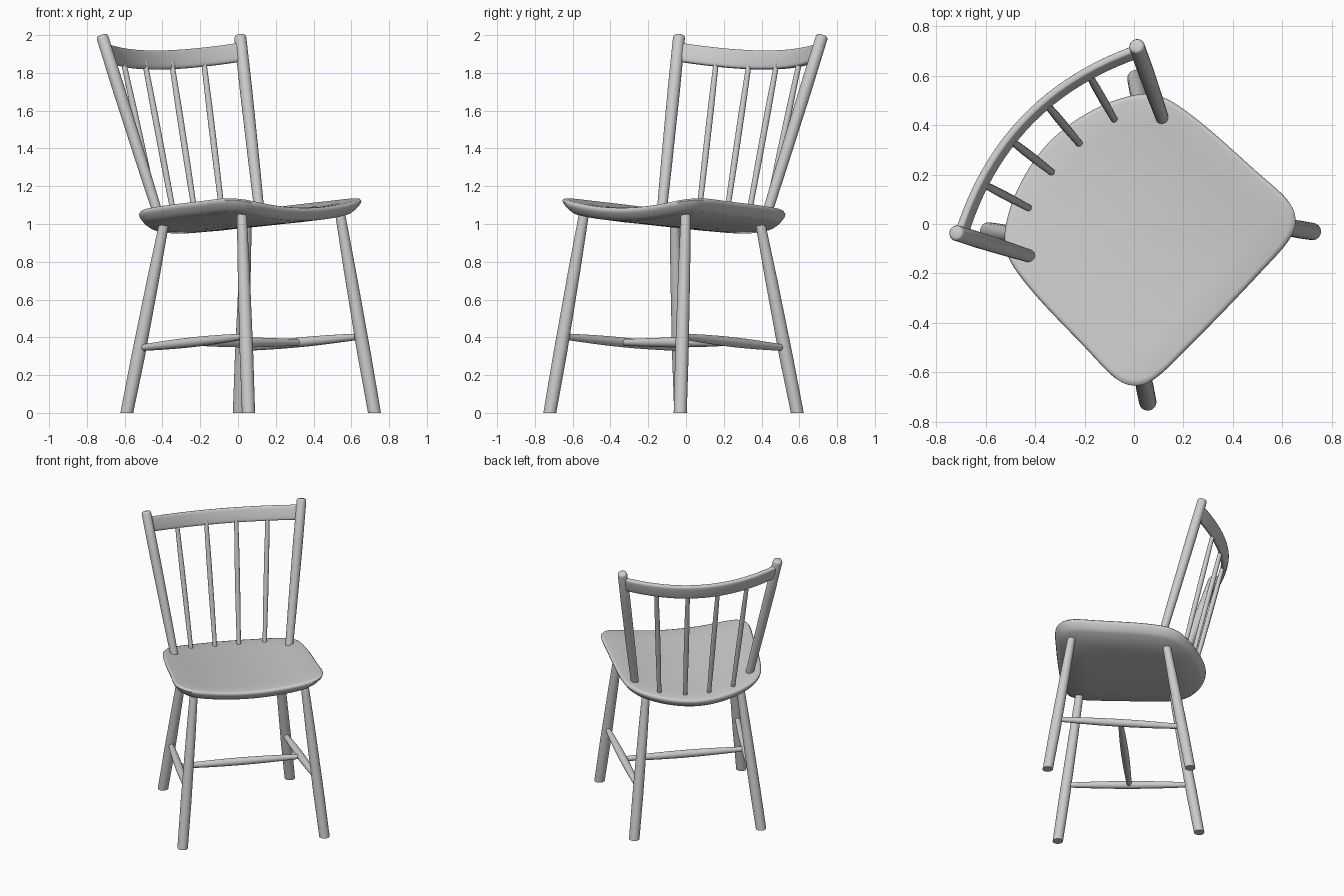
import bpy, bmesh, math
from mathutils import Vector, Matrix

cube = bpy.data.objects.get("Cube")
if cube:
    bpy.data.objects.remove(cube, do_unlink=True)

# The chair is laid out square to the axes, then turned about z
TURN = Matrix.Rotation(math.radians(46), 4, 'Z')

grey = bpy.data.materials.new("plain_grey")
grey.use_nodes = True
colour = (0.6, 0.6, 0.6, 1)
grey.diffuse_color = colour
grey.node_tree.nodes["Principled BSDF"].inputs["Base Color"].default_value = colour


def loft(name, rings, crease=50):
    """Skin a list of closed rings and cap both ends."""
    bm = bmesh.new()
    loops = [[bm.verts.new(p) for p in ring] for ring in rings]
    n = len(loops[0])
    for a, b in zip(loops, loops[1:]):
        for i in range(n):
            j = (i + 1) % n
            bm.faces.new((a[i], a[j], b[j], b[i]))
    bm.faces.new(loops[0][::-1])
    bm.faces.new(loops[-1])
    bmesh.ops.recalc_face_normals(bm, faces=bm.faces)
    bm.transform(TURN)
    mesh = bpy.data.meshes.new(name)
    bm.to_mesh(mesh)
    bm.free()
    for poly in mesh.polygons:
        poly.use_smooth = True
    mesh.set_sharp_from_angle(angle=math.radians(crease))
    mesh.materials.append(grey)
    obj = bpy.data.objects.new(name, mesh)
    bpy.context.collection.objects.link(obj)
    return obj


def rod(name, start, end, profile, sides=20):
    """Turned rod; profile holds (fraction along, radius) pairs."""
    a, b = Vector(start), Vector(end)
    axis = (b - a).normalized()
    side = axis.cross(Vector((0, 1, 0))).normalized()
    up = axis.cross(side)
    rings = []
    for t, r in profile:
        c = a.lerp(b, t)
        ring = []
        for i in range(sides):
            w = math.tau * i / sides
            p = c + r * (math.cos(w) * side + math.sin(w) * up)
            p.z = max(p.z, 0)
            ring.append(p)
        rings.append(ring)
    return loft(name, rings)


def bulge(end_r, mid_r, steps=12):
    return [(i / steps, end_r + (mid_r - end_r) * math.sin(math.pi * i / steps))
            for i in range(steps + 1)]


def spline(points, steps=6):
    """Closed smooth curve through the points."""
    n, out = len(points), []
    for i in range(n):
        p0, p1, p2, p3 = (Vector(points[(i + k) % n]) for k in (-1, 0, 1, 2))
        m1, m2 = (p2 - p0) / 2, (p3 - p1) / 2
        for k in range(steps):
            t = k / steps
            out.append(p1 * (2*t**3 - 3*t*t + 1) + m1 * (t**3 - 2*t*t + t)
                       + p2 * (3*t*t - 2*t**3) + m2 * (t**3 - t*t))
    return out


# Saddled seat with a thin lip and undercut edge
half = [(0.2, -0.505), (0.38, -0.498), (0.465, -0.46), (0.502, -0.375),
        (0.497, -0.2), (0.487, 0.05), (0.468, 0.21), (0.44, 0.29), (0.385, 0.355),
        (0.27, 0.42), (0.13, 0.463)]
outline = spline([(0, -0.507)] + half + [(0, 0.477)] + [(-x, y) for x, y in half[::-1]])


def seat_ring(scale, drop):
    ring = []
    for p in outline:
        x, y = p * scale
        ring.append((x, y, 1.05 - 0.075 * y + 0.05 * (x / 0.45) ** 2 - drop))
    return ring


seat_steps = [(0.02, 0), (0.25, 0), (0.5, 0), (0.75, 0), (0.96, 0), (0.985, 0.003),
              (1, 0.014), (0.99, 0.03), (0.95, 0.054), (0.91, 0.068), (0.6, 0.07),
              (0.3, 0.07), (0.02, 0.07)]
loft("seat", [seat_ring(s, d) for s, d in seat_steps], 60)

leg_profile = [(0, 0.035), (0.3, 0.036), (0.7, 0.032), (1, 0.026)]
post_profile = [(0, 0.026), (0.3, 0.03), (0.7, 0.033), (0.985, 0.032), (0.996, 0.028), (1, 0.02)]
spindle_profile = [(0, 0.014), (0.4, 0.017), (0.7, 0.017), (1, 0.014)]

for label, s in (("left", 1), ("right", -1)):
    # Legs
    rod("front_leg_" + label, (s * 0.48, -0.541, -0.008), (s * 0.372, -0.386, 1.08), leg_profile)
    rod("rear_leg_" + label, (s * 0.429, 0.404, -0.008), (s * 0.314, 0.238, 1.015), leg_profile)
    # Side stretcher
    rod("side_stretcher_" + label, (s * 0.439, -0.482, 0.405), (s * 0.387, 0.36, 0.343),
        bulge(0.016, 0.026))
    # Back posts
    rod("back_post_" + label, (s * 0.384, 0.208, 1.03), (s * 0.527, 0.494, 2.0), post_profile)
    # Back spindles
    rod("outer_spindle_" + label, (s * 0.247, 0.345, 1.0), (s * 0.307, 0.55, 1.87), spindle_profile, 12)
    rod("inner_spindle_" + label, (s * 0.08, 0.38, 0.99), (s * 0.102, 0.588, 1.86), spindle_profile, 12)

# Cross stretcher between the side stretchers
rod("cross_stretcher", (-0.413, -0.06, 0.373), (0.413, -0.06, 0.373), bulge(0.016, 0.026))

# Curved top rail, leaning with the posts
rail = []
for i in range(25):
    s = -1 + i / 12
    centre = Vector((0.515 * s, 0.603 - 0.13 * s * s, 1.868 + 0.042 * s * s))
    up = Vector((0.14 * s, 0.28, 1)).normalized()
    along = Vector((0.515, -0.26 * s, 0.084 * s)).normalized()
    out = along.cross(up).normalized()
    ring = []
    for k in range(20):
        w = math.tau * k / 20
        cx, cz = math.cos(w), math.sin(w)
        ring.append(centre + out * 0.018 * math.copysign(abs(cx) ** 0.5, cx)
                    + up * 0.051 * math.copysign(abs(cz) ** 0.5, cz))
    rail.append(ring)
loft("top_rail", rail)
